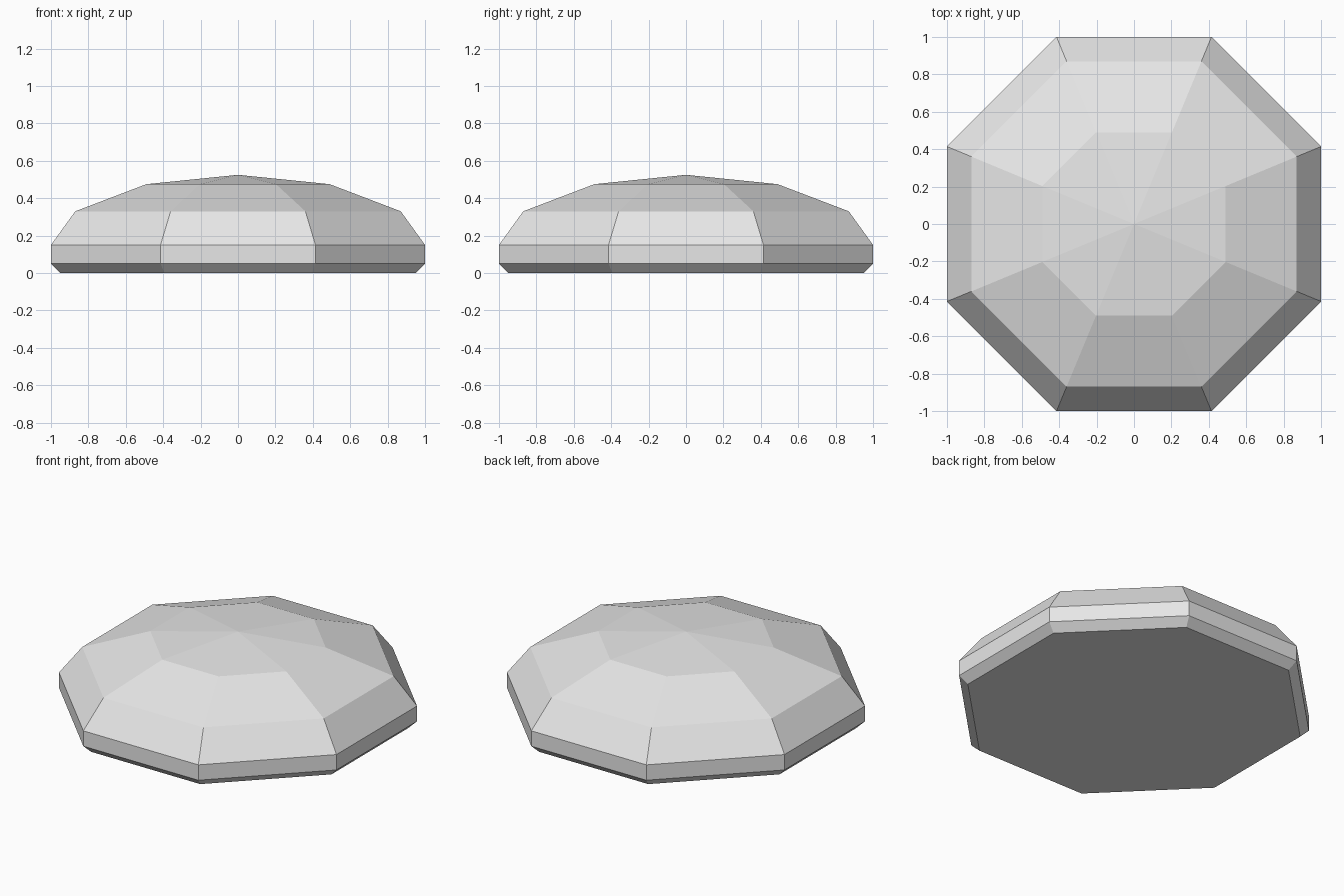
import bpy, bmesh
from math import pi, cos, sin

cube = bpy.data.objects.get("Cube")
if cube:
    bpy.data.objects.remove(cube, do_unlink=True)

SIDES = 8
# (half width across flats, height) from the base up to the dome's edge
PROFILE = [(0.95, 0), (1, 0.05), (1, 0.15), (0.87, 0.33), (0.49, 0.475)]
APEX = 0.525

stone = bpy.data.materials.new("light grey")
stone.use_nodes = True
colour = (0.8, 0.8, 0.8, 1)
stone.diffuse_color = colour
stone.node_tree.nodes["Principled BSDF"].inputs["Base Color"].default_value = colour


def ring(bm, apothem, z):
    """Octagon with flat sides facing the axes."""
    r = apothem / cos(pi / SIDES)
    angles = [(2 * i + 1) * pi / SIDES for i in range(SIDES)]
    return [bm.verts.new((r * cos(a), r * sin(a), z)) for a in angles]


# Faceted dome: flat base, bevelled rim, sloping bands and a shallow cap
bm = bmesh.new()
rings = [ring(bm, w, z) for w, z in PROFILE]
bm.faces.new(rings[0][::-1])
for low, high in zip(rings, rings[1:]):
    for i in range(SIDES):
        j = (i + 1) % SIDES
        bm.faces.new((low[i], low[j], high[j], high[i]))
apex = bm.verts.new((0, 0, APEX))
for i in range(SIDES):
    bm.faces.new((rings[-1][i], rings[-1][(i + 1) % SIDES], apex))
bmesh.ops.recalc_face_normals(bm, faces=bm.faces)

mesh = bpy.data.meshes.new("faceted_dome")
bm.to_mesh(mesh)
bm.free()
mesh.materials.append(stone)
dome = bpy.data.objects.new("faceted_dome", mesh)
bpy.context.collection.objects.link(dome)
